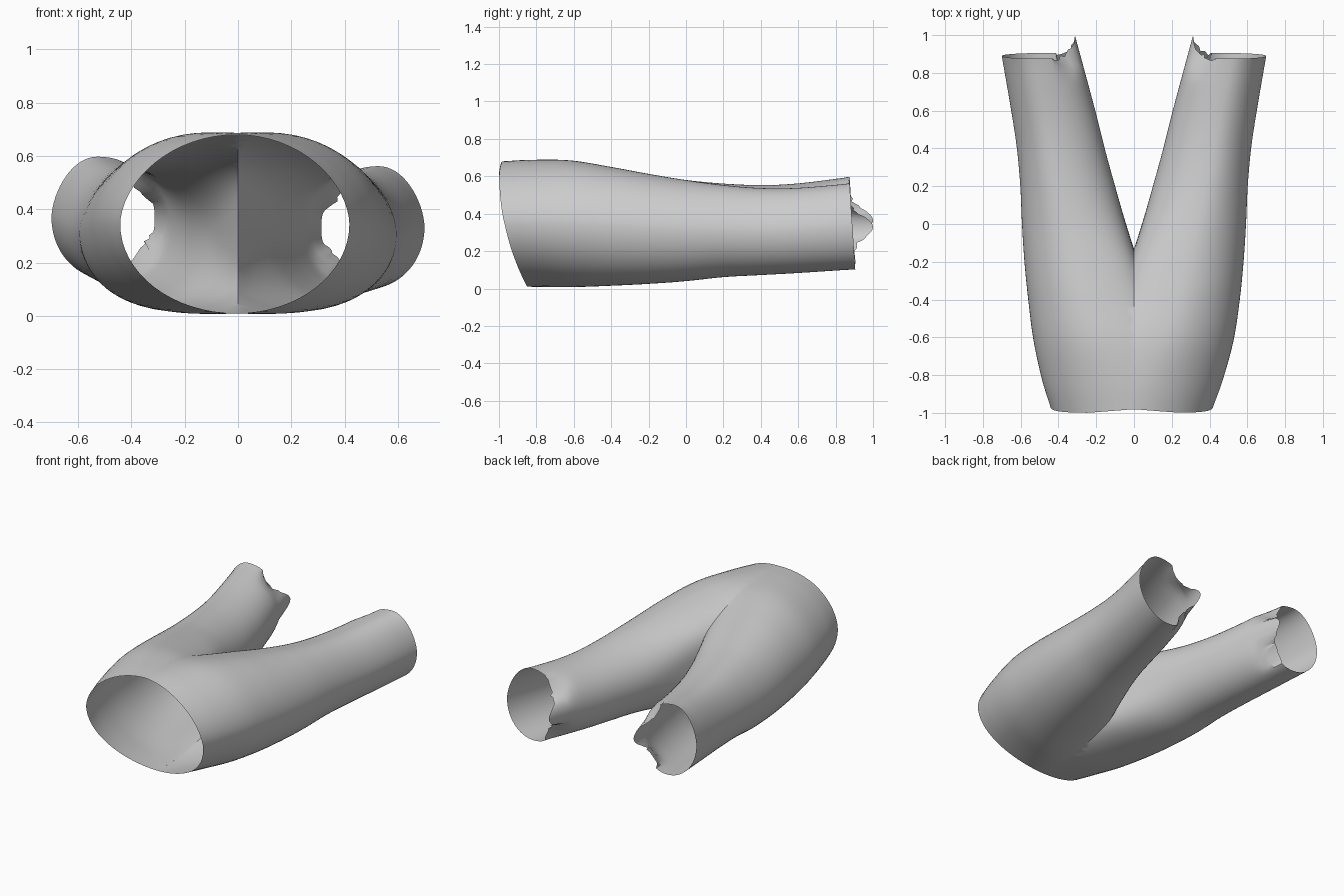
import bpy, bmesh, random
from math import sin, cos, pi, copysign
from mathutils import Vector

random.seed(4)
cube = bpy.data.objects.get("Cube")
if cube:
    bpy.data.objects.remove(cube)

SEGMENTS = 64
STEPS = 6

# Stations along one half: y, inner x, outer x, bottom z, top z, waist slant
STATIONS = [Vector(s) for s in (
    (-1.0, -.43, .43, .01, .68, .15),
    (-.84, -.38, .48, .008, .688, .10),
    (-.62, -.25, .53, .008, .685, .03),
    (-.4, -.115, .56, .015, .65, 0),
    (-.2, -.025, .58, .025, .613, 0),
    (0, .042, .593, .04, .58, 0),
    (.2, .10, .602, .065, .557, 0),
    (.4, .155, .62, .08, .545, 0),
    (.6, .205, .65, .095, .55, 0),
    (.89, .283, .70, .12, .58, 0),
)]


def smooth_stations():
    """Catmull-Rom interpolation between the stations."""
    pts = [STATIONS[0] * 2 - STATIONS[1], *STATIONS, STATIONS[-1] * 2 - STATIONS[-2]]
    for a, b, c, d in zip(pts, pts[1:], pts[2:], pts[3:]):
        for k in range(STEPS):
            t = k / STEPS
            yield (b * 2 + (c - a) * t + (a * 2 - b * 5 + c * 4 - d) * t ** 2
                   + (b * 3 - a - c * 3 + d) * t ** 3) / 2
    yield STATIONS[-1]


def ramp(value, start, end):
    """Smooth step from 0 at start to 1 at end."""
    t = min(1, max(0, (value - start) / (end - start)))
    return t * t * (3 - 2 * t)


def add_half(bm, side):
    """Loft one tube from waist to hem and trim it at the centre seam."""
    rings = []
    for y, inner, outer, low, high, slant in smooth_stations():
        leg = ramp(y, -.25, .3)
        hem = ramp(y, .76, .89)
        outer -= side * .08 * slant
        ring = []
        for i in range(SEGMENTS):
            a = 2 * pi * i / SEGMENTS
            c, s = cos(a), sin(a)
            # Full inner side at the seat, sloping outer shoulder
            power = .45 + .55 * leg if c < 0 else 1.12 if s > 0 else 1
            height = copysign(abs(s) ** power, s)
            x = (inner + outer) / 2 + (outer - inner) / 2 * c
            x += .035 * leg * max(0, s) * (1 - abs(c))
            # The inside of the hem is pinched together
            inward = max(0, -c)
            height *= 1 - .4 * hem * ramp(inward, .35, .7)
            z = (low + high) / 2 + (high - low) / 2 * height
            z -= side * .02 * max(0, y)
            down = (1 - s) / 2
            yy = y + slant * (down ** 2.3 + .13 * max(0, 1 - abs(x) / .25) * (1 - down))
            if y > .88:
                # Frayed tongue on the inside of the hem
                yy += .03 * (down - .5) + .11 * inward ** 6
                x += .03 * inward ** 6
                if .4 < inward < .9:
                    x += random.uniform(0, .02)
                    yy += random.uniform(-.015, .01)
            ring.append(bm.verts.new((side * x, yy, z)))
        rings.append(ring)
    faces = []
    for r, s in zip(rings, rings[1:]):
        for i in range(SEGMENTS):
            j = (i + 1) % SEGMENTS
            quad = (r[i], s[i], s[j], r[j])
            faces.append(bm.faces.new(quad if side > 0 else quad[::-1]))
    verts = {v for f in faces for v in f.verts}
    edges = {e for f in faces for e in f.edges}
    bmesh.ops.bisect_plane(bm, geom=[*verts, *edges, *faces], dist=1e-5,
                           plane_co=(0, 0, 0), plane_no=(side, 0, 0),
                           clear_inner=True)


# Trousers: two legs sewn together along the centre seam
bm = bmesh.new()
for side in (1, -1):
    add_half(bm, side)
bmesh.ops.remove_doubles(bm, verts=bm.verts, dist=.002)
bmesh.ops.recalc_face_normals(bm, faces=bm.faces)
mesh = bpy.data.meshes.new("trousers")
bm.to_mesh(mesh)
bm.free()
trousers = bpy.data.objects.new("trousers", mesh)
bpy.context.collection.objects.link(trousers)

bpy.ops.object.select_all(action='DESELECT')
trousers.select_set(True)
bpy.context.view_layer.objects.active = trousers
bpy.ops.object.shade_smooth_by_angle()
